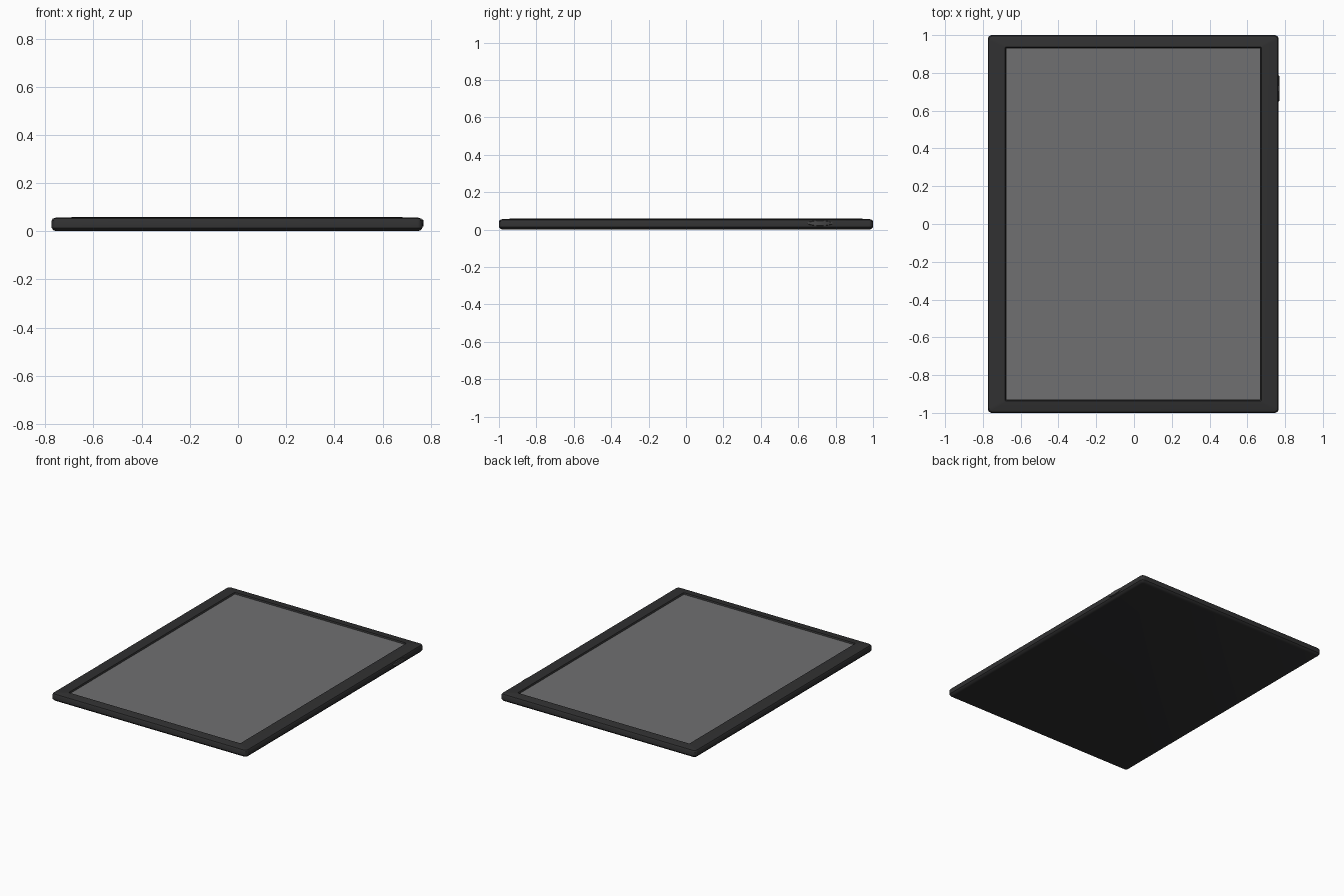
import bpy, bmesh, math

if "Cube" in bpy.data.objects:
    bpy.data.objects.remove(bpy.data.objects["Cube"])

CX = -0.004  # body centre, the side button makes up the difference


def material(name, v):
    m = bpy.data.materials.new(name)
    m.diffuse_color = (v, v, v * 1.03, 1)
    m.use_nodes = True
    m.node_tree.nodes["Principled BSDF"].inputs["Base Color"].default_value = m.diffuse_color
    return m


def rounded_loop(bm, hx, hy, r, z, n=5):
    verts = []
    for sx, sy, start in ((1, 1, 0), (-1, 1, 90), (-1, -1, 180), (1, -1, 270)):
        for i in range(n + 1):
            a = math.radians(start + 90 * i / n)
            verts.append(bm.verts.new((CX + sx * (hx - r) + r * math.cos(a),
                                       sy * (hy - r) + r * math.sin(a), z)))
    return verts


def loft(name, loops, mat):
    bm = bmesh.new()
    rings = [rounded_loop(bm, *l) for l in loops]
    for a, b in zip(rings, rings[1:]):
        for i in range(len(a)):
            j = (i + 1) % len(a)
            bm.faces.new((a[i], a[j], b[j], b[i]))
    bm.faces.new(rings[0][::-1])
    bm.faces.new(rings[-1])
    bmesh.ops.recalc_face_normals(bm, faces=bm.faces)
    return finish(name, bm, mat)


def finish(name, bm, mat):
    me = bpy.data.meshes.new(name)
    bm.to_mesh(me)
    bm.free()
    ob = bpy.data.objects.new(name, me)
    bpy.context.collection.objects.link(ob)
    me.materials.append(mat)
    bpy.ops.object.select_all(action='DESELECT')
    ob.select_set(True)
    bpy.context.view_layer.objects.active = ob
    bpy.ops.object.shade_smooth_by_angle(angle=math.radians(35))
    return ob


dark = material("dark_plastic", 0.03)
grey = material("screen_grey", 0.16)

# Case: chamfered slab, raised lip around the display, shallow recess
loft("case", [
    (0.750, 0.980, 0.012, 0.0),
    (0.762, 0.992, 0.018, 0.004),
    (0.770, 1.000, 0.022, 0.014),
    (0.770, 1.000, 0.022, 0.044),
    (0.765, 0.995, 0.020, 0.052),
    (0.753, 0.983, 0.014, 0.056),
    (0.690, 0.946, 0.006, 0.0575),
    (0.682, 0.940, 0.005, 0.059),
    (0.678, 0.936, 0.004, 0.059),
    (0.673, 0.931, 0.003, 0.046),
], dark)

# Display panel lying in the recess
loft("display", [
    (0.672, 0.930, 0.003, 0.044),
    (0.672, 0.930, 0.003, 0.050),
], grey)

# Oval button on the right edge
bm = bmesh.new()
rings = []
for x, s in ((0.755, 1.0), (0.768, 1.0), (0.771, 0.9)):
    rings.append([bm.verts.new((x, 0.717 + 0.068 * s * math.cos(t),
                                0.034 + 0.014 * s * math.sin(t)))
                  for t in (math.tau * i / 32 for i in range(32))])
for a, b in zip(rings, rings[1:]):
    for i in range(32):
        j = (i + 1) % 32
        bm.faces.new((a[i], a[j], b[j], b[i]))
bm.faces.new(rings[0][::-1])
bm.faces.new(rings[-1])
finish("side_button", bm, material("button_grey", 0.06))
